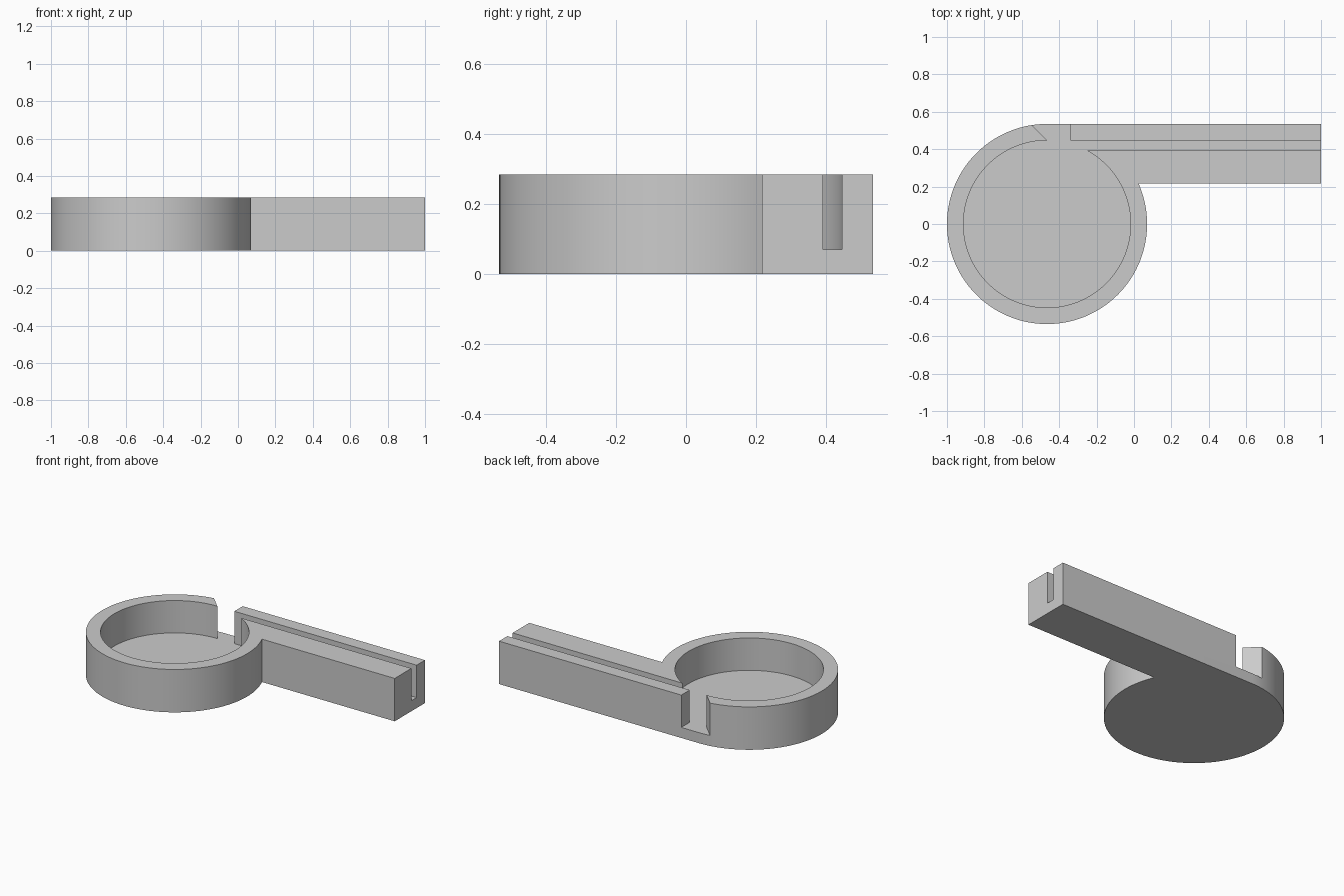
import bpy, bmesh
from math import pi, asin, cos, sin

if "Cube" in bpy.data.objects:
    bpy.data.objects.remove(bpy.data.objects["Cube"], do_unlink=True)

HEIGHT, FLOOR = 0.285, 0.07
CX = -0.465                       # centre of the round chamber
R_OUT, R_IN = 0.535, 0.447
ARM_FRONT, SLOT_FRONT = 0.217, 0.392
GAP_X = -0.34                     # end of the back rail


def arc(radius, y_end, steps=120):
    """Counter-clockwise points from the back of the circle round to y_end."""
    start, end = pi / 2, 2 * pi + asin(y_end / radius)
    angles = [start + (end - start) * i / steps for i in range(steps + 1)]
    return [(CX + radius * cos(a), radius * sin(a)) for a in angles]


def prism(name, outline, bottom, top):
    bm = bmesh.new()
    face = bm.faces.new([bm.verts.new((x, y, bottom)) for x, y in outline])
    new = bmesh.ops.extrude_face_region(bm, geom=[face])["geom"]
    bmesh.ops.translate(bm, vec=(0, 0, top - bottom),
                        verts=[g for g in new if isinstance(g, bmesh.types.BMVert)])
    bmesh.ops.recalc_face_normals(bm, faces=bm.faces)
    mesh = bpy.data.meshes.new(name)
    bm.to_mesh(mesh)
    bm.free()
    obj = bpy.data.objects.new(name, mesh)
    bpy.context.collection.objects.link(obj)
    return obj


# Round body with the straight arm running off its back edge
body = prism("whistle_body", arc(R_OUT, ARM_FRONT) + [(1, ARM_FRONT), (1, R_OUT)], 0, HEIGHT)

# Chamber, air slot and slanted side opening as one cut
cutter = prism("chamber_cutter",
               arc(R_IN, SLOT_FRONT) + [(1.1, SLOT_FRONT), (1.1, R_IN), (GAP_X, R_IN),
                                        (GAP_X, 0.6), (CX + R_IN - 0.6, 0.6)],
               FLOOR, HEIGHT + 0.1)
cutter.hide_render = True

cut = body.modifiers.new("chamber", "BOOLEAN")
cut.operation = "DIFFERENCE"
cut.solver = "EXACT"
cut.object = cutter

bpy.ops.object.select_all(action="DESELECT")
body.select_set(True)
bpy.context.view_layer.objects.active = body
bpy.ops.object.modifier_apply(modifier=cut.name)
bpy.data.objects.remove(cutter, do_unlink=True)

# Single grey material
grey = bpy.data.materials.new("light_grey")
grey.use_nodes = True
colour = (0.6, 0.6, 0.6, 1)
grey.diffuse_color = colour
grey.node_tree.nodes["Principled BSDF"].inputs["Base Color"].default_value = colour
body.data.materials.clear()
body.data.materials.append(grey)

bpy.ops.object.shade_smooth_by_angle(angle=pi / 6)
